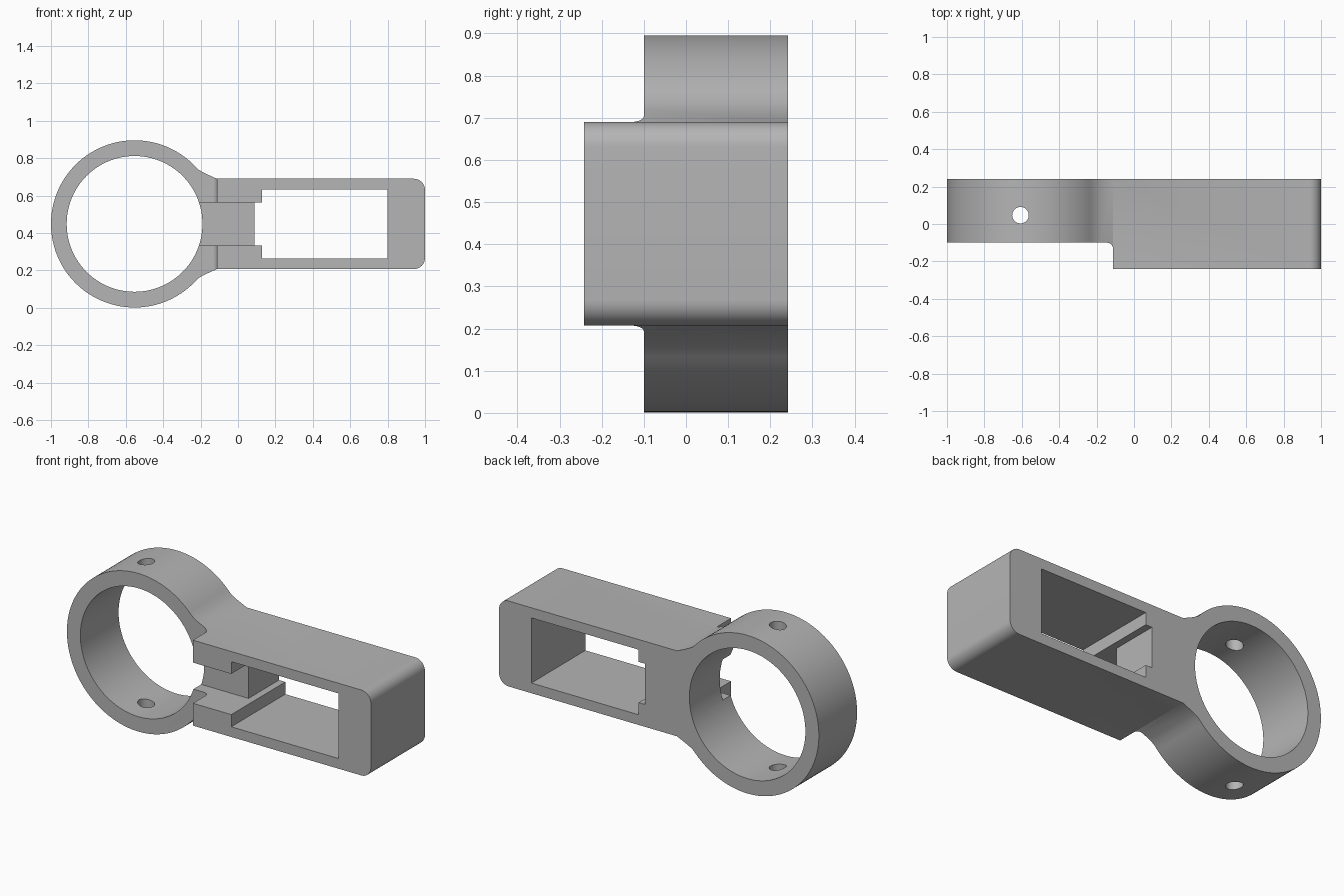
import bpy, bmesh
from math import sin, cos, atan2, radians, pi
from mathutils import Vector

if "Cube" in bpy.data.objects:
    bpy.data.objects.remove(bpy.data.objects["Cube"])

CX, CZ = -0.553, 0.4485      # ring centre
R_OUT, R_IN = 0.447, 0.363
HALF = 0.2415                # half height and half depth of the housing
BACK, RING_FRONT = 0.2415, -0.10

metal = bpy.data.materials.new("plain grey")
metal.use_nodes = True
GREY = (0.46, 0.46, 0.46, 1)
metal.diffuse_color = GREY
metal.node_tree.nodes["Principled BSDF"].inputs["Base Color"].default_value = GREY


def arc(cx, cy, r, a, b, n):
    return [(cx + r * cos(a + (b - a) * i / n), cy + r * sin(a + (b - a) * i / n))
            for i in range(n + 1)]


def rect(a0, a1, b0, b1):
    return [(a0, b0), (a1, b0), (a1, b1), (a0, b1)]


def prism(name, pts, lo, hi, axis):
    """Extrude a closed 2D outline along y (xz outline) or z (xy outline)."""
    place = (lambda p: (p[0], lo, p[1])) if axis == "y" else (lambda p: (p[0], p[1], lo))
    shift = Vector((0, hi - lo, 0) if axis == "y" else (0, 0, hi - lo))
    bm = bmesh.new()
    face = bm.faces.new([bm.verts.new(place(p)) for p in pts])
    out = bmesh.ops.extrude_face_region(bm, geom=[face])
    new = [v for v in out["geom"] if isinstance(v, bmesh.types.BMVert)]
    bmesh.ops.translate(bm, verts=new, vec=shift)
    bmesh.ops.recalc_face_normals(bm, faces=bm.faces)
    mesh = bpy.data.meshes.new(name)
    bm.to_mesh(mesh)
    bm.free()
    mesh.materials.append(metal)
    obj = bpy.data.objects.new(name, mesh)
    bpy.context.collection.objects.link(obj)
    return obj


# Side outline: ring, flared neck and housing with rounded end corners
flare = [(-0.113, HALF), (-0.18, 0.272), (-0.21, 0.289)]
r = 0.06
upper = [(x, CZ + dz) for x, dz in flare]
lower = [(x, CZ - dz) for x, dz in reversed(flare)]
start = atan2(0.314, 0.318)
outline = (upper + arc(CX, CZ, R_OUT, start, 2 * pi - start, 96) + lower
           + arc(1 - r, CZ - HALF + r, r, -pi / 2, 0, 10)
           + arc(1 - r, CZ + HALF - r, r, 0, pi / 2, 10))
body = prism("ring_bracket", outline, -HALF, BACK, "y")

# Step in front of the ring, with a small fillet against the housing
f = 0.03
step = ([(-1.2, RING_FRONT), (-1.2, -0.5), (-0.113, -0.5)]
        + arc(-0.113 - f, RING_FRONT - f, f, 0, pi / 2, 8))

cutters = [
    prism("step_cutter", step, -0.2, 1.2, "z"),
    prism("bore_cutter", arc(CX, CZ, R_IN, 0, 2 * pi, 96)[:-1], -0.5, 0.5, "y"),
    prism("window_cutter", rect(0.127, 0.798, CZ - 0.184, CZ + 0.184), -0.5, 0.5, "y"),
    prism("notch_cutter", rect(0.087, 0.3, CZ - 0.115, CZ + 0.115), -0.5, 0.5, "y"),
    prism("slot_cutter", rect(-0.4, 0.2, CZ - 0.115, CZ + 0.115), -0.5, -0.03, "y"),
    prism("screw_hole_cutter", arc(-0.607, 0.047, 0.044, 0, 2 * pi, 32)[:-1], -0.2, 1.2, "z"),
]

bpy.context.view_layer.objects.active = body
for cutter in cutters:
    cutter.hide_render = True
    mod = body.modifiers.new(cutter.name, "BOOLEAN")
    mod.operation = "DIFFERENCE"
    mod.solver = "EXACT"
    mod.object = cutter
    bpy.ops.object.modifier_apply(modifier=mod.name)
    bpy.data.objects.remove(cutter)

# Smooth the curved walls, keep the machined edges sharp
bpy.ops.object.select_all(action="DESELECT")
body.select_set(True)
bpy.ops.object.shade_smooth_by_angle(angle=radians(30))
